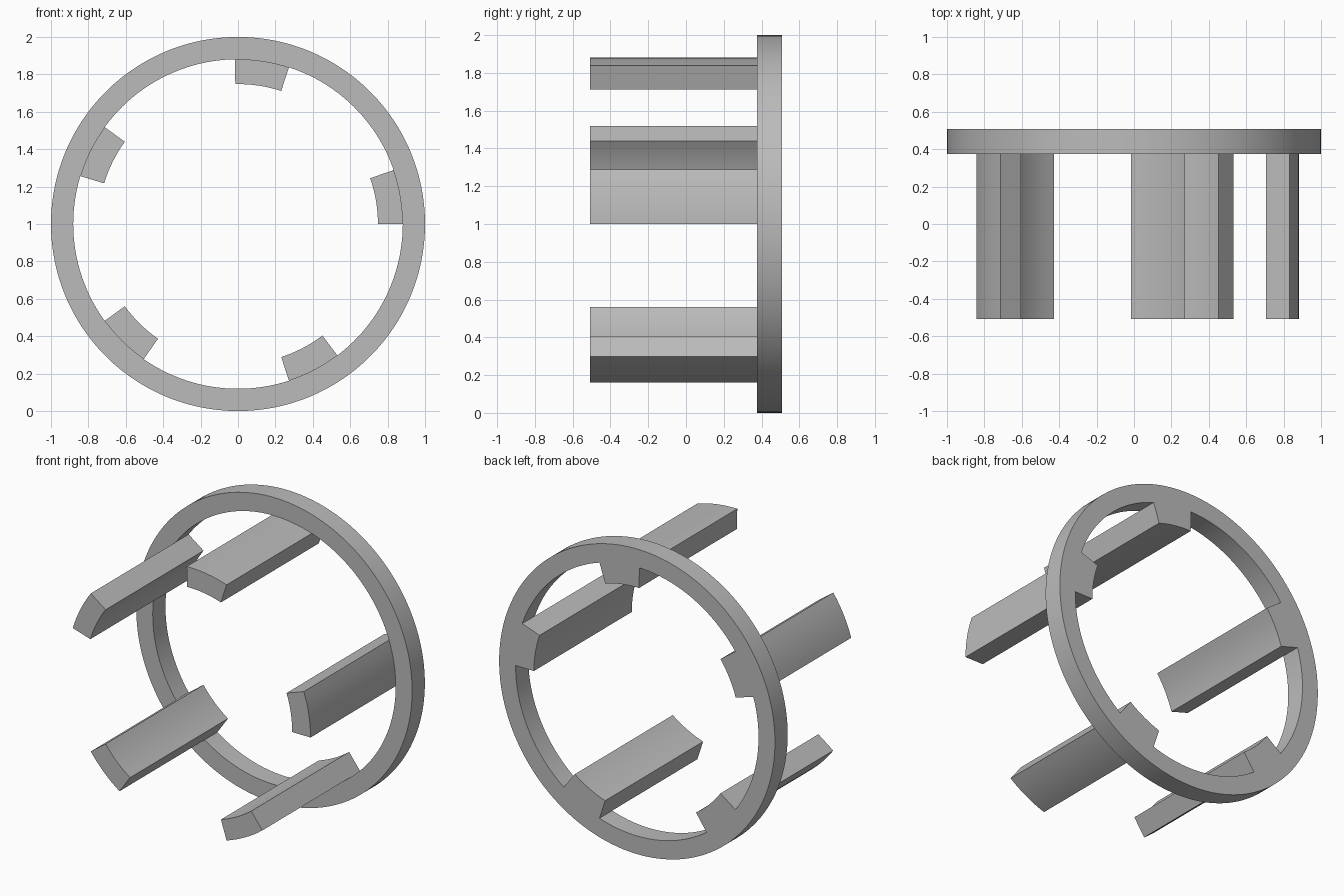
import bpy
import bmesh
from math import cos, sin, radians

cube = bpy.data.objects.get("Cube")
if cube:
    bpy.data.objects.remove(cube, do_unlink=True)

CENTRE_Z = 1.0
OUTER, INNER, PRONG_INNER = 1.0, 0.881, 0.748
BACK, RING_FRONT, PRONG_FRONT = 0.507, 0.375, -0.507
COUNT, PRONG_ANGLE = 5, 19.1
PITCH = 360 / COUNT
PRONG_STEPS, GAP_STEPS = 8, 22

grey = bpy.data.materials.new("plain_grey")
grey.use_nodes = True
colour = (0.5, 0.5, 0.5, 1)
grey.diffuse_color = colour
grey.node_tree.nodes["Principled BSDF"].inputs["Base Color"].default_value = colour

bm = bmesh.new()


def sector(a, b, r_in, r_out):
    """Flat back-plane piece of a ring between two angles in degrees."""
    corners = [(r_in, a), (r_out, a), (r_out, b), (r_in, b)]
    return bm.faces.new([bm.verts.new((r * cos(radians(t)), BACK,
                                       CENTRE_Z + r * sin(radians(t))))
                         for r, t in corners])


def extrude_to(faces, y):
    """Extrude faces along the axis to the plane at y, returning the caps."""
    geom = bmesh.ops.extrude_face_region(bm, geom=faces)["geom"]
    for v in geom:
        if isinstance(v, bmesh.types.BMVert):
            v.co.y = y
    return [f for f in geom if isinstance(f, bmesh.types.BMFace)]


# Back plane: full ring plus five inward prong sections
for i in range(COUNT):
    start = i * PITCH
    angles = [start + PRONG_ANGLE * k / PRONG_STEPS for k in range(PRONG_STEPS)]
    angles += [start + PRONG_ANGLE + (PITCH - PRONG_ANGLE) * k / GAP_STEPS
               for k in range(GAP_STEPS + 1)]
    for k, (a, b) in enumerate(zip(angles, angles[1:])):
        sector(a, b, INNER, OUTER)
        if k < PRONG_STEPS:
            sector(a, b, PRONG_INNER, INNER)
bmesh.ops.remove_doubles(bm, verts=bm.verts[:], dist=0.0005)

# Ring thickness, then the prongs carried on to the front
caps = extrude_to(bm.faces[:], RING_FRONT)


def radius(face):
    c = face.calc_center_median()
    return ((c.x ** 2) + (c.z - CENTRE_Z) ** 2) ** 0.5


extrude_to([f for f in caps if radius(f) < INNER * 0.99], PRONG_FRONT)
bmesh.ops.recalc_face_normals(bm, faces=bm.faces[:])

mesh = bpy.data.meshes.new("pronged_ring")
bm.to_mesh(mesh)
bm.free()
mesh.materials.append(grey)
ring = bpy.data.objects.new("pronged_ring", mesh)
bpy.context.collection.objects.link(ring)

# Smooth curved walls, sharp edges kept
bpy.context.view_layer.objects.active = ring
ring.select_set(True)
bpy.ops.object.shade_smooth_by_angle(angle=radians(30))
